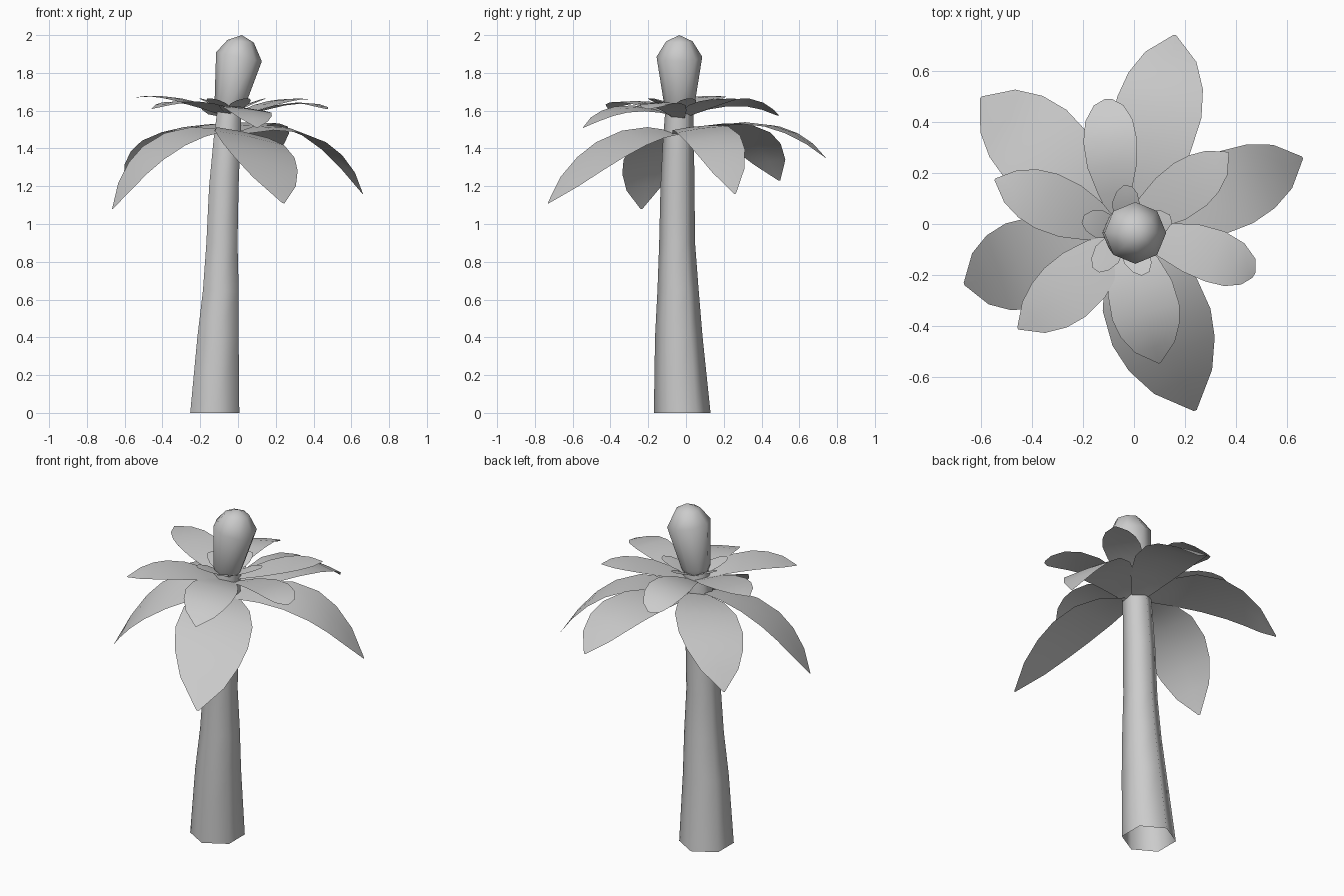
import bpy, bmesh, math
from mathutils import Vector

cube = bpy.data.objects.get("Cube")
if cube:
    bpy.data.objects.remove(cube, do_unlink=True)

grey = bpy.data.materials.new("plain_grey")
grey.use_nodes = True
grey.diffuse_color = (0.6, 0.6, 0.6, 1)
grey.node_tree.nodes["Principled BSDF"].inputs["Base Color"].default_value = (0.6, 0.6, 0.6, 1)


def finish(name, bm):
    mesh = bpy.data.meshes.new(name)
    bm.to_mesh(mesh)
    bm.free()
    mesh.materials.append(grey)
    for p in mesh.polygons:
        p.use_smooth = True
    obj = bpy.data.objects.new(name, mesh)
    bpy.context.collection.objects.link(obj)


def tube(name, rings, sides, apex=None):
    """Loft polygon rings (x, y, z, radius, tilt) upward, optionally to a point."""
    bm = bmesh.new()
    loops = []
    for x, y, z, r, tilt in rings:
        loop = []
        for k in range(sides):
            a = math.pi / 2 + math.tau * k / sides
            dx = r * math.cos(a)
            loop.append(bm.verts.new((x + dx, y + r * math.sin(a), z - tilt * dx)))
        loops.append(loop)
    for low, high in zip(loops, loops[1:]):
        for k in range(sides):
            n = (k + 1) % sides
            bm.faces.new((low[k], low[n], high[n], high[k]))
    if apex:
        top = bm.verts.new(apex)
        for k in range(sides):
            bm.faces.new((loops[-1][k], loops[-1][(k + 1) % sides], top))
    finish(name, bm)


# Half-width along the blade for each kind of leaf
LONG = [(0, .22), (.18, .7), (.36, .95), (.55, 1), (.7, .88), (.85, .6), (1, .03)]
BLUNT = [(0, .2), (.2, .62), (.4, .93), (.6, 1), (.78, .88), (.93, .55), (1, .12)]
ROUND = [(0, .3), (.3, .8), (.6, 1), (.85, .75), (1, .3)]


def leaf(name, shape, base, mid, tip, width, roll=0):
    """Thin blade arching from base through mid to tip; roll lifts its right edge."""
    base, mid, tip = Vector(base), Vector(mid), Vector(tip)
    ctrl = 2 * mid - (base + tip) / 2
    bm = bmesh.new()
    rows = []
    for t, w in shape:
        p = (1 - t) ** 2 * base + 2 * t * (1 - t) * ctrl + t * t * tip
        d = (1 - t) * (ctrl - base) + t * (tip - ctrl)
        side = Vector((d.y, -d.x, 0)).normalized()
        side = (side + Vector((0, 0, roll))) * (width * w / 2)
        drop = Vector((0, 0, width * w * .02))
        rows.append([bm.verts.new(v) for v in (p - side - drop, p, p + side - drop)])
    for a, b in zip(rows, rows[1:]):
        for k in range(2):
            bm.faces.new((a[k], a[k + 1], b[k + 1], b[k]))
    finish(name, bm)


# Leaning stem, open underneath
tube("stem", [(-.123, -.02, 0, .15, 0), (-.106, -.038, .4, .126, 0),
              (-.091, -.042, .65, .109, 0), (-.085, -.047, .9, .095, 0),
              (-.075, -.045, 1.2, .09, 0), (-.058, -.04, 1.45, .082, 0),
              (-.044, -.035, 1.62, .073, 0)], 6)

# Bud on top
tube("bud", [(-.043, -.035, 1.6, .065, 0), (-.042, -.035, 1.64, .082, .1),
             (.005, -.035, 1.885, .121, .2), (.014, -.035, 1.967, .07, .1)],
     8, apex=(.02, -.035, 2))

# Large drooping lower leaves
lower = [((-.03, 0, 1.48), (.09, .42, 1.53), (.16, .74, 1.35), .34),
         ((0, -.04, 1.48), (.37, .13, 1.475), (.66, .26, 1.16), .31, -.12),
         ((-.01, -.05, 1.485), (.095, -.37, 1.42), (.24, -.73, 1.11), .41, .2),
         ((-.08, -.04, 1.5), (-.42, -.155, 1.405), (-.665, -.235, 1.08), .35, .2),
         ((-.07, 0, 1.5), (-.36, .29, 1.485), (-.6, .495, 1.23), .36, .12)]

# Flatter middle leaves
middle = [(BLUNT, (-.06, 0, 1.57), (-.09, .28, 1.65), (-.1, .49, 1.575), .21, .2),
          (LONG, (-.02, -.01, 1.57), (.2, .14, 1.65), (.37, .28, 1.66), .21),
          (BLUNT, (-.02, -.03, 1.55), (.27, -.11, 1.64), (.47, -.2, 1.61), .21),
          (LONG, (-.02, -.05, 1.57), (.04, -.32, 1.615), (.1, -.545, 1.51), .27, .12),
          (LONG, (-.05, -.05, 1.57), (-.25, -.25, 1.65), (-.455, -.41, 1.61), .25),
          (LONG, (-.06, -.03, 1.57), (-.32, .08, 1.665), (-.545, .175, 1.67), .23)]

for i, spec in enumerate(lower):
    leaf(f"lower_leaf_{i + 1}", LONG, *spec)
for i, spec in enumerate(middle):
    leaf(f"middle_leaf_{i + 1}", *spec)

# Small rounded leaves cupping the bud
root = Vector((-.04, -.03, 1.58))
for i, (x, y) in enumerate([(-.2, .02), (-.025, .15), (.145, .02), (.045, -.195), (-.15, -.18)]):
    end = Vector((x, y, 1.665))
    leaf(f"small_leaf_{i + 1}", ROUND, root, (root + end) / 2 + Vector((0, 0, .01)), end, .11)
